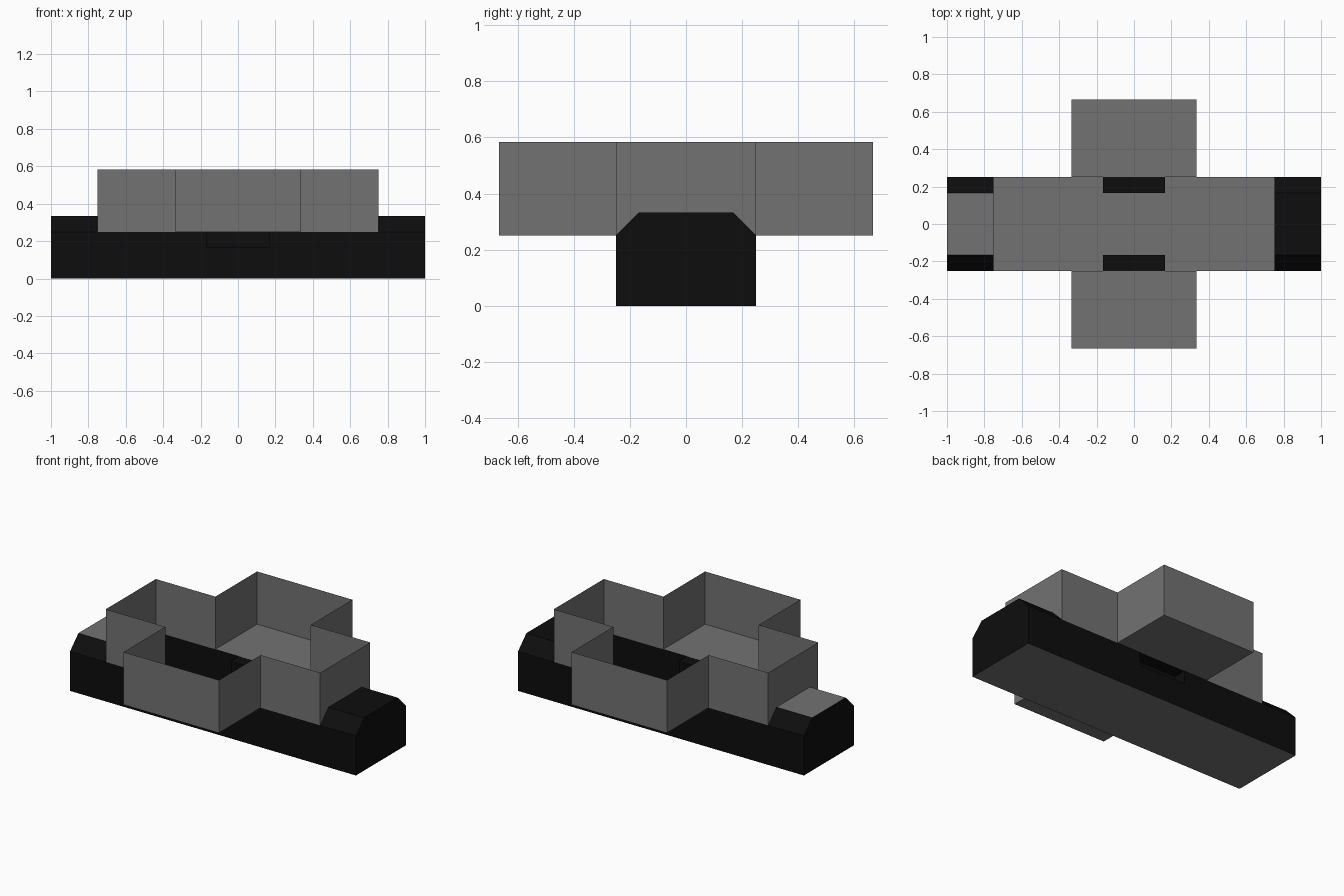
import bpy, bmesh

if "Cube" in bpy.data.objects:
    bpy.data.objects.remove(bpy.data.objects["Cube"])

U = 1 / 12  # grid module


def material(name, v):
    m = bpy.data.materials.new(name)
    m.diffuse_color = (v, v, v, 1)
    m.use_nodes = True
    m.node_tree.nodes["Principled BSDF"].inputs["Base Color"].default_value = m.diffuse_color
    return m


black = material("matte black", 0.004)
grey = material("mid grey", 0.17)


def sheet(name, polys, mat, mirror=(False, False)):
    """Thin-sheet object from polygons given in grid modules, optionally mirrored."""
    bm = bmesh.new()
    flips = [(sx, sy) for sx in ((1, -1) if mirror[0] else (1,))
             for sy in ((1, -1) if mirror[1] else (1,))]
    for sx, sy in flips:
        for poly in polys:
            pts = poly if sx * sy > 0 else poly[::-1]
            bm.faces.new([bm.verts.new((x * U * sx, y * U * sy, z * U)) for x, y, z in pts])
    bmesh.ops.remove_doubles(bm, verts=bm.verts, dist=1e-5)
    me = bpy.data.meshes.new(name)
    bm.to_mesh(me)
    bm.free()
    me.materials.append(mat)
    ob = bpy.data.objects.new(name, me)
    bpy.context.collection.objects.link(ob)
    return ob


def wall(x0, y0, x1, y1, z0, z1):
    return [(x0, y0, z0), (x1, y1, z0), (x1, y1, z1), (x0, y0, z1)]


def flat(x0, x1, y0, y1, z):
    return [(x0, y0, z), (x1, y0, z), (x1, y1, z), (x0, y1, z)]


# Hollow trough: underside, sides with a gap for the recess, chamfered ends
sheet("trough_bottom", [flat(-12, 12, -3, 3, 0)[::-1]], grey)
sheet("trough_sides", [wall(12, 3, 2, 3, 0, 3), wall(2, 3, 0, 3, 0, 2)], black, (True, True))
sheet("trough_ends", [[(12, -3, 0), (12, 3, 0), (12, 3, 3), (12, 2, 4), (12, -2, 4), (12, -3, 3)]],
      black, (True, False))
sheet("end_chamfers", [[(9, 3, 3), (9, 2, 4), (12, 2, 4), (12, 3, 3)][::-1]], black, (True, True))
sheet("right_end_top", [flat(9, 12, -2, 2, 4)], black)
sheet("left_end_top", [flat(-12, -9, -2, 2, 4)], grey)

# Small recesses pushed into both long sides
sheet("side_recesses", [flat(-2, 2, 2, 3, 3)[::-1], flat(-2, 2, 2, 3, 2),
                        wall(2, 2, -2, 2, 2, 3), wall(2, 3, 2, 2, 2, 3),
                        wall(-2, 2, -2, 3, 2, 3)], black, (False, True))

# Open cross-shaped walls above, with floors in the two arms
sheet("body_walls", [wall(9, 3, 4, 3, 3, 7), wall(9, 0, 9, 3, 3, 7)], grey, (True, True))
sheet("arm_walls", [wall(4, 3, 4, 8, 3, 7), wall(4, 8, 0, 8, 3, 7)], grey, (True, True))
sheet("arm_floors", [flat(-4, 4, 3, 8, 3)[::-1]], grey, (False, True))
